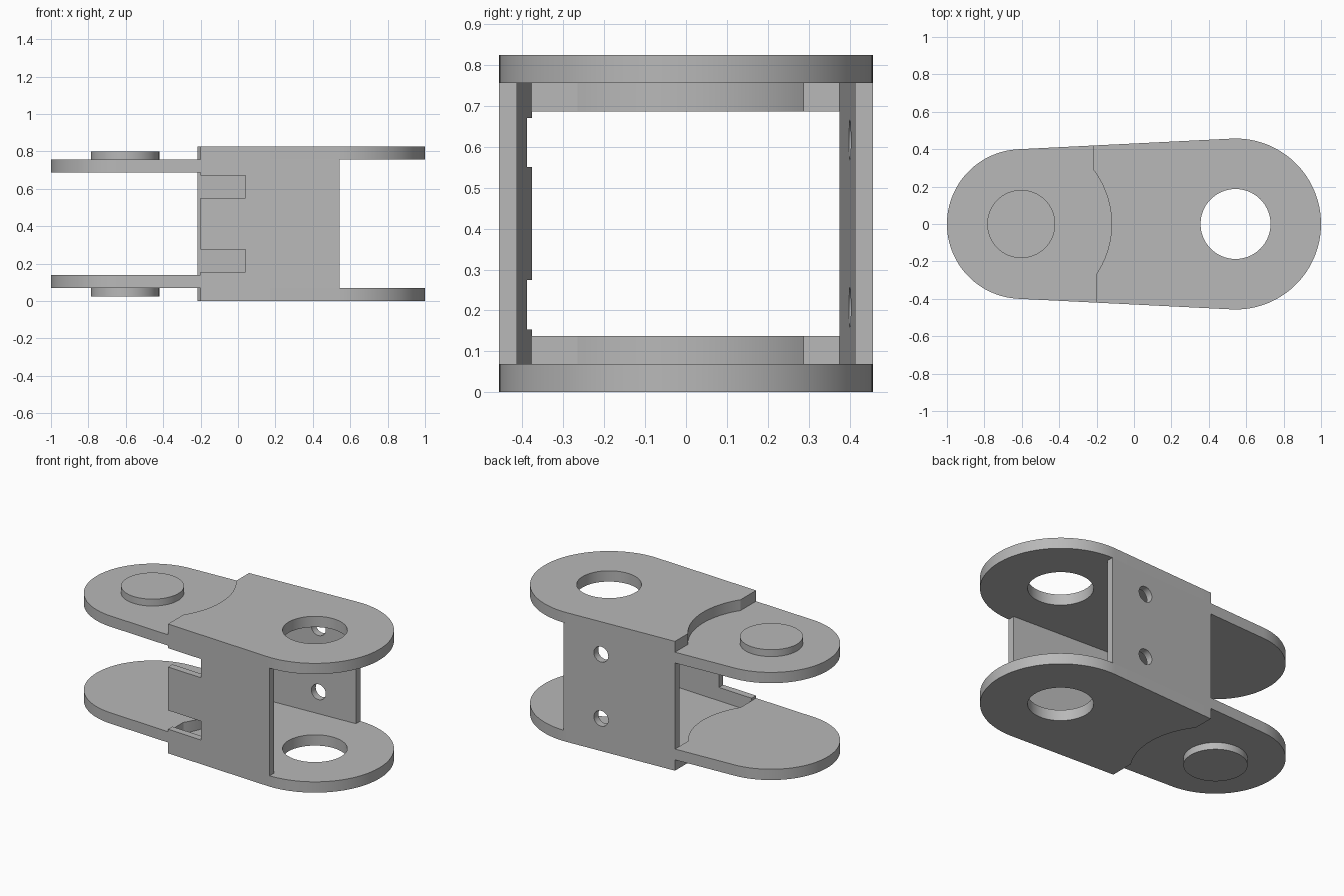
import bpy, bmesh
from math import sin, cos, asin, sqrt, pi, radians
from mathutils import Matrix

cube = bpy.data.objects.get("Cube")
if cube:
    bpy.data.objects.remove(cube, do_unlink=True)

# Main dimensions
HEIGHT, SHEET, WALL = 0.825, 0.069, 0.044
HOLE_X, HOLE_R, BIG_R = 0.543, 0.187, 0.457
PIN_X, PIN_R, SMALL_R = -0.6, 0.182, 0.4
STEP_R = 0.48
FRONT_X, BACK_X = -0.2, -0.216
TILT = asin((BIG_R - SMALL_R) / (HOLE_X - PIN_X))

steel = bpy.data.materials.new("grey_steel")
steel.use_nodes = True
GREY = (0.48, 0.48, 0.48, 1)
steel.diffuse_color = GREY
steel.node_tree.nodes["Principled BSDF"].inputs["Base Color"].default_value = GREY


def arc(cx, r, a0, a1, n):
    return [(cx + r * cos(a0 + (a1 - a0) * i / n), r * sin(a0 + (a1 - a0) * i / n))
            for i in range(n + 1)]


def side_y(x, inset=0.0):
    """Half width of the tapered link at x."""
    return (SMALL_R - inset + (x - PIN_X) * sin(TILT)) / cos(TILT)


def prism(name, outline, z0, z1):
    bm = bmesh.new()
    face = bm.faces.new([bm.verts.new((x, y, z0)) for x, y in outline])
    top = bmesh.ops.extrude_face_region(bm, geom=[face])["geom"]
    bmesh.ops.translate(bm, vec=(0, 0, z1 - z0),
                        verts=[v for v in top if isinstance(v, bmesh.types.BMVert)])
    bmesh.ops.recalc_face_normals(bm, faces=bm.faces)
    mesh = bpy.data.meshes.new(name)
    bm.to_mesh(mesh)
    bm.free()
    mesh.materials.append(steel)
    obj = bpy.data.objects.new(name, mesh)
    bpy.context.collection.objects.link(obj)
    return obj


def disc(name, cx, r, z0, z1):
    return prism(name, arc(cx, r, 0, 2 * pi, 96)[:-1], z0, z1)


def cut(obj, cutter):
    cutter.hide_render = True
    mod = obj.modifiers.new("cut", 'BOOLEAN')
    mod.operation, mod.solver, mod.object = 'DIFFERENCE', 'EXACT', cutter
    bpy.context.view_layer.objects.active = obj
    bpy.ops.object.modifier_apply(modifier=mod.name)
    bpy.data.objects.remove(cutter, do_unlink=True)


# Stepped joint line between the wide plates and the narrow plates, back to front
def joint_angle(x):
    return asin(sqrt(STEP_R ** 2 - (x - PIN_X) ** 2) / STEP_R)


joint = [(BACK_X, side_y(BACK_X))]
joint += arc(PIN_X, STEP_R, joint_angle(BACK_X), -joint_angle(FRONT_X), 32)
joint += [(FRONT_X, -side_y(FRONT_X))]

quarter = pi / 2 + TILT
wide = joint + arc(HOLE_X, BIG_R, -quarter, quarter, 64)
narrow = joint[::-1] + arc(PIN_X, SMALL_R, quarter, 2 * pi - quarter, 64)

parts = []
for label, flip in (("lower", False), ("upper", True)):
    def span(z0, z1):
        return (HEIGHT - z1, HEIGHT - z0) if flip else (z0, z1)

    # Wide plate with the bearing hole
    plate = prism(label + "_wide_plate", wide, *span(0, SHEET))
    cut(plate, disc("hole_cutter", HOLE_X, HOLE_R, -1, 2))
    # Narrow plate and its pin
    parts += [plate,
              prism(label + "_narrow_plate", narrow, *span(SHEET, 2 * SHEET)),
              disc(label + "_pin", PIN_X - 0.003, PIN_R, *span(0.025, SHEET))]


def wall(name, x0, sign):
    pts = [(x0, side_y(x0)), (HOLE_X, side_y(HOLE_X)),
           (HOLE_X, side_y(HOLE_X, WALL)), (x0, side_y(x0, WALL))]
    obj = prism(name, [(x, sign * y) for x, y in pts], SHEET, HEIGHT - SHEET)
    parts.append(obj)
    return obj


front_wall = wall("front_wall", FRONT_X, -1)
back_wall = wall("back_wall", BACK_X, 1)

# Two notches in the front wall, two round holes in the back wall
for z in (0.214, HEIGHT - 0.214):
    notch = [(-0.4, -0.6), (0.04, -0.6), (0.04, -0.2), (-0.4, -0.2)]
    cut(front_wall, prism("notch_cutter", notch, z - 0.06, z + 0.06))
    drill = disc("drill_cutter", 0, 0.049, -0.2, 0.2)
    drill.data.transform(Matrix.Translation((0.288, 0.42, z - 0.006 if z < 0.4 else z + 0.006))
                         @ Matrix.Rotation(pi / 2, 4, 'X'))
    cut(back_wall, drill)

# Smooth round edges, keep corners sharp
bpy.ops.object.select_all(action='DESELECT')
for obj in parts:
    obj.select_set(True)
bpy.context.view_layer.objects.active = parts[0]
bpy.ops.object.shade_smooth_by_angle(angle=radians(30))
